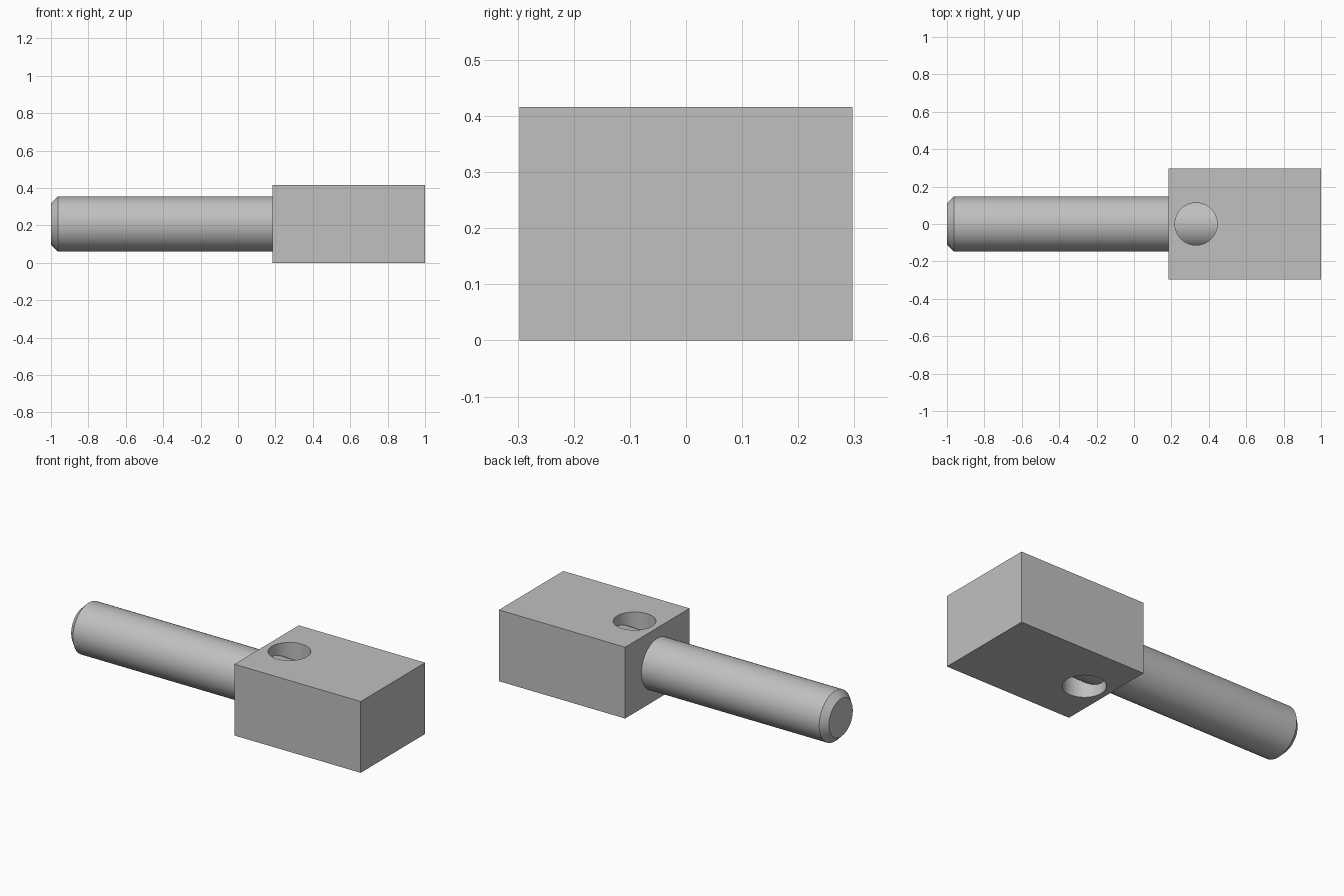
import bpy
import bmesh
import math
from mathutils import Matrix

if "Cube" in bpy.data.objects:
    bpy.data.objects.remove(bpy.data.objects["Cube"], do_unlink=True)

# Main dimensions
HEIGHT, WIDTH = 0.416, 0.594
BLOCK_START, BLOCK_END = 0.185, 1.0
AXIS_Z = HEIGHT / 2
ROD_RADIUS, TIP_RADIUS, CHAMFER = 0.147, 0.11, 0.037
HOLE_X, HOLE_RADIUS = 0.332, 0.113
SEGMENTS = 96

grey = bpy.data.materials.new("plain grey")
grey.use_nodes = True
colour = (0.53, 0.53, 0.53, 1)
grey.diffuse_color = colour
grey.node_tree.nodes["Principled BSDF"].inputs["Base Color"].default_value = colour


def add_object(name, bm):
    bmesh.ops.recalc_face_normals(bm, faces=bm.faces)
    mesh = bpy.data.meshes.new(name)
    bm.to_mesh(mesh)
    bm.free()
    mesh.materials.append(grey)
    obj = bpy.data.objects.new(name, mesh)
    bpy.context.collection.objects.link(obj)
    return obj


def select_only(obj):
    bpy.ops.object.select_all(action="DESELECT")
    obj.select_set(True)
    bpy.context.view_layer.objects.active = obj


def smooth(obj):
    select_only(obj)
    bpy.ops.object.shade_smooth_by_angle(angle=math.radians(30))


# Rectangular block
bm = bmesh.new()
bmesh.ops.create_cube(bm, size=1)
bmesh.ops.scale(bm, verts=bm.verts, vec=(BLOCK_END - BLOCK_START, WIDTH, HEIGHT))
bmesh.ops.translate(bm, verts=bm.verts, vec=((BLOCK_START + BLOCK_END) / 2, 0, AXIS_Z))
block = add_object("block", bm)

# Vertical hole through the block
bm = bmesh.new()
bmesh.ops.create_cone(bm, cap_ends=True, segments=SEGMENTS, radius1=HOLE_RADIUS,
                      radius2=HOLE_RADIUS, depth=HEIGHT * 2,
                      matrix=Matrix.Translation((HOLE_X, 0, AXIS_Z)))
cutter = add_object("hole_cutter", bm)
cutter.hide_render = True
cut = block.modifiers.new("hole", "BOOLEAN")
cut.operation = "DIFFERENCE"
cut.solver = "EXACT"
cut.object = cutter
select_only(block)
bpy.ops.object.modifier_apply(modifier=cut.name)
bpy.data.objects.remove(cutter, do_unlink=True)
smooth(block)

# Round rod with a chamfered tip, seated in the block beyond the hole
bm = bmesh.new()
rod_end = HOLE_X + HOLE_RADIUS + 0.1
profile = [(-1, 0), (-1, TIP_RADIUS), (-1 + CHAMFER, ROD_RADIUS), (rod_end, ROD_RADIUS), (rod_end, 0)]
verts = [bm.verts.new((x, 0, AXIS_Z + r)) for x, r in profile]
edges = [bm.edges.new(pair) for pair in zip(verts, verts[1:])]
bmesh.ops.spin(bm, geom=verts + edges, cent=(0, 0, AXIS_Z), axis=(1, 0, 0),
               angle=math.tau, steps=SEGMENTS)
bmesh.ops.remove_doubles(bm, verts=bm.verts, dist=0.0001)
rod = add_object("rod", bm)
smooth(rod)
